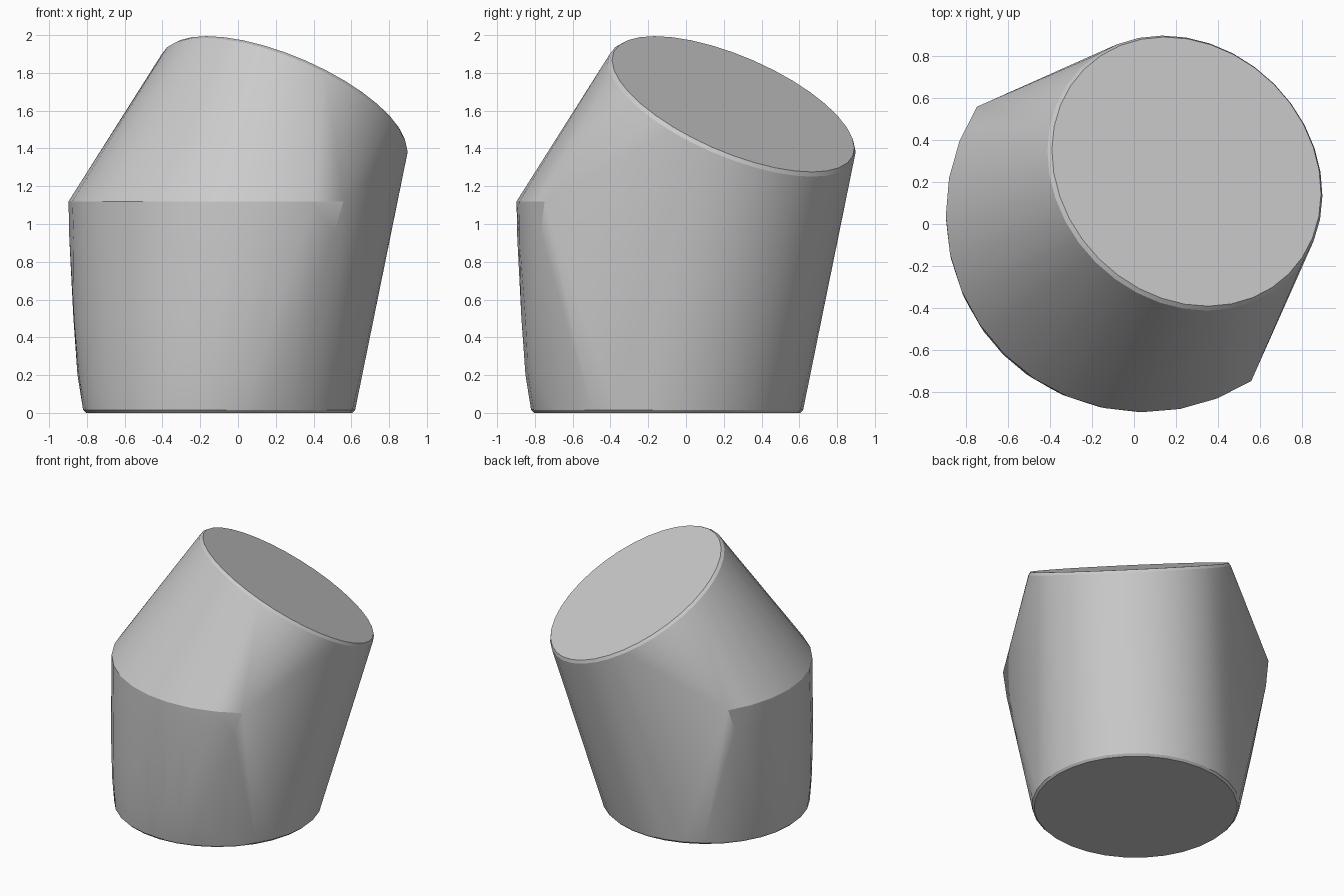
import bpy, bmesh, math
from mathutils import Vector

if "Cube" in bpy.data.objects:
    bpy.data.objects.remove(bpy.data.objects["Cube"])

points = []

def arc(c, r, z, a0=0, a1=360, n=32):
    # horizontal arc centred on the x = y diagonal
    full = a1 - a0 == 360
    for i in range(n if full else n + 1):
        a = math.radians(a0 + (a1 - a0) * i / n)
        points.append(Vector((c + r * math.cos(a), c + r * math.sin(a), z)))

def tilted_ring(centre, r, tilt, n=36):
    # sloped disc that faces the +x +y corner
    d = math.sqrt(0.5)
    u = Vector((d * math.cos(tilt), d * math.cos(tilt), -math.sin(tilt)))
    v = Vector((d, -d, 0))
    for i in range(n):
        a = 2 * math.pi * i / n
        points.append(centre + r * (math.cos(a) * u + math.sin(a) * v))

# base with a small rounded edge
arc(-0.1, 0.705, 0)
arc(-0.1, 0.72, 0.015)

# bulging rear wall, up to the shoulder
arc(-0.06, 0.79, 0.2, 160, 290, 14)
arc(-0.02, 0.853, 0.5, 157, 293, 14)
arc(0.04, 0.935, 0.95, 150, 300, 14)
arc(0.05, 0.947, 1.12, 147.5, 302.5, 14)

# sloped top face with a small rounded rim
tilt = math.radians(31.4)
centre = Vector((0.25, 0.25, 1.635))
normal = Vector((math.sin(tilt) / math.sqrt(2), math.sin(tilt) / math.sqrt(2), math.cos(tilt)))
tilted_ring(centre - normal * 0.02, 0.705, tilt)
tilted_ring(centre, 0.69, tilt)

# skin the rings as one convex body
bm = bmesh.new()
for p in points:
    bm.verts.new(p)
res = bmesh.ops.convex_hull(bm, input=bm.verts[:], use_existing_faces=False)
inner = {g for g in res["geom_interior"] + res["geom_unused"] if isinstance(g, bmesh.types.BMVert)}
bmesh.ops.delete(bm, geom=list(inner), context='VERTS')
bmesh.ops.dissolve_limit(bm, angle_limit=math.radians(1), verts=bm.verts[:], edges=bm.edges[:])
bmesh.ops.recalc_face_normals(bm, faces=bm.faces[:])
mesh = bpy.data.meshes.new("angled_body")
bm.to_mesh(mesh)
bm.free()
body = bpy.data.objects.new("angled_body", mesh)
bpy.context.collection.objects.link(body)
bpy.context.view_layer.objects.active = body
body.select_set(True)
bpy.ops.object.shade_smooth_by_angle(angle=math.radians(15))
